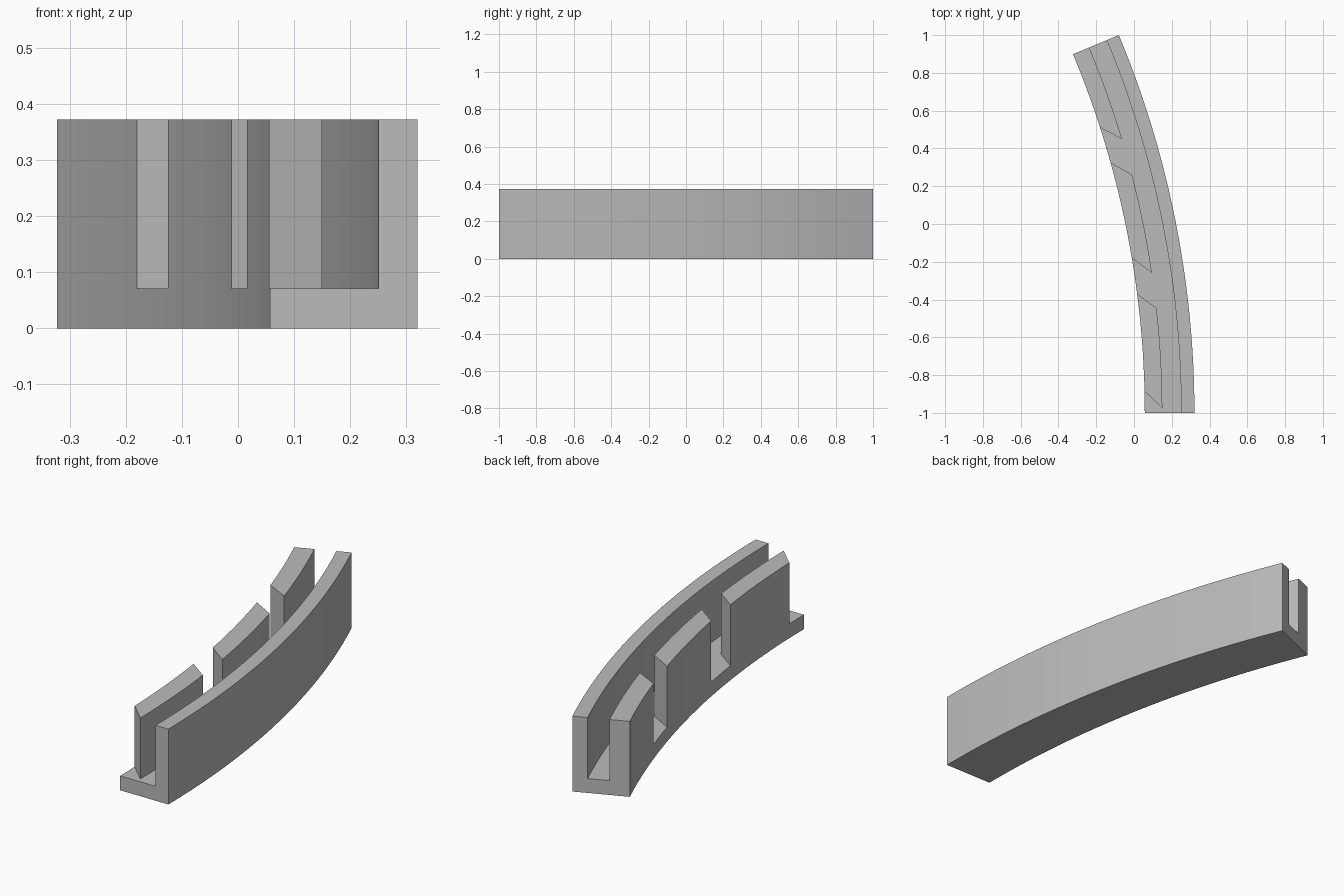
import bpy, bmesh
from math import sin, cos
from mathutils import Vector

cube = bpy.data.objects.get("Cube")
if cube:
    bpy.data.objects.remove(cube)

CX, CY = -4.88, -1.0            # centre of the curve
R_IN, R_GROOVE_IN, R_GROOVE_OUT, R_OUT = 4.937, 5.03, 5.13, 5.2
SWEEP, STEPS = 0.3948, 24
FLOOR, TOP = 0.071, 0.372

grey = bpy.data.materials.new("plain grey")
grey.use_nodes = True
grey.diffuse_color = (0.5, 0.5, 0.5, 1)
grey.node_tree.nodes["Principled BSDF"].inputs["Base Color"].default_value = (0.5, 0.5, 0.5, 1)


def polar(r, a, z=0.0):
    return Vector((CX + r * cos(a), CY + r * sin(a), z))


def make_object(name, bm):
    bmesh.ops.recalc_face_normals(bm, faces=bm.faces)
    mesh = bpy.data.meshes.new(name)
    bm.to_mesh(mesh)
    bm.free()
    mesh.materials.append(grey)
    obj = bpy.data.objects.new(name, mesh)
    bpy.context.collection.objects.link(obj)
    return obj


# Curved channel: a U-shaped section swept along the arc
section = [(R_IN, 0), (R_OUT, 0), (R_OUT, TOP), (R_GROOVE_OUT, TOP),
           (R_GROOVE_OUT, FLOOR), (R_GROOVE_IN, FLOOR), (R_GROOVE_IN, TOP), (R_IN, TOP)]
bm = bmesh.new()
rings = [[bm.verts.new(polar(r, SWEEP * i / STEPS, z)) for r, z in section]
         for i in range(STEPS + 1)]
for a, b in zip(rings, rings[1:]):
    for k in range(len(section)):
        n = (k + 1) % len(section)
        bm.faces.new((a[k], a[n], b[n], b[k]))
bm.faces.new(rings[0])
bm.faces.new(rings[-1])
channel = make_object("curved_channel", bm)


# Slanted slots through the inner wall
def slanted_edge(inner_angle, outer_angle):
    p, q = polar(R_IN, inner_angle), polar(R_GROOVE_IN, outer_angle)
    d = (q - p) * 0.35
    return p - d, q + d


def slot_cutter(name, start, end):
    bm = bmesh.new()
    outline = [start[0], start[1], end[1], end[0]]
    face = bm.faces.new([bm.verts.new((p.x, p.y, FLOOR)) for p in outline])
    top = bmesh.ops.extrude_face_region(bm, geom=[face])["geom"]
    bmesh.ops.translate(bm, vec=(0, 0, 0.5),
                        verts=[v for v in top if isinstance(v, bmesh.types.BMVert)])
    cutter = make_object(name, bm)
    cutter.hide_render = True
    return cutter


end_line = slanted_edge(0.0233, 0.005)
before = [Vector((p.x, CY - 0.3, 0)) for p in end_line]
cutters = [
    slot_cutter("end_slot_cutter", before, end_line),
    slot_cutter("front_slot_cutter", slanted_edge(0.128, 0.1106), slanted_edge(0.1669, 0.148)),
    slot_cutter("back_slot_cutter", slanted_edge(0.2717, 0.2536), slanted_edge(0.3109, 0.2924)),
]
for cutter in cutters:
    mod = channel.modifiers.new(cutter.name, "BOOLEAN")
    mod.operation = "DIFFERENCE"
    mod.solver = "EXACT"
    mod.object = cutter

# Bake the cuts and remove the cutters
bpy.context.view_layer.update()
evaluated = channel.evaluated_get(bpy.context.evaluated_depsgraph_get())
baked = bpy.data.meshes.new_from_object(evaluated)
channel.modifiers.clear()
channel.data = baked
for cutter in cutters:
    bpy.data.objects.remove(cutter)
